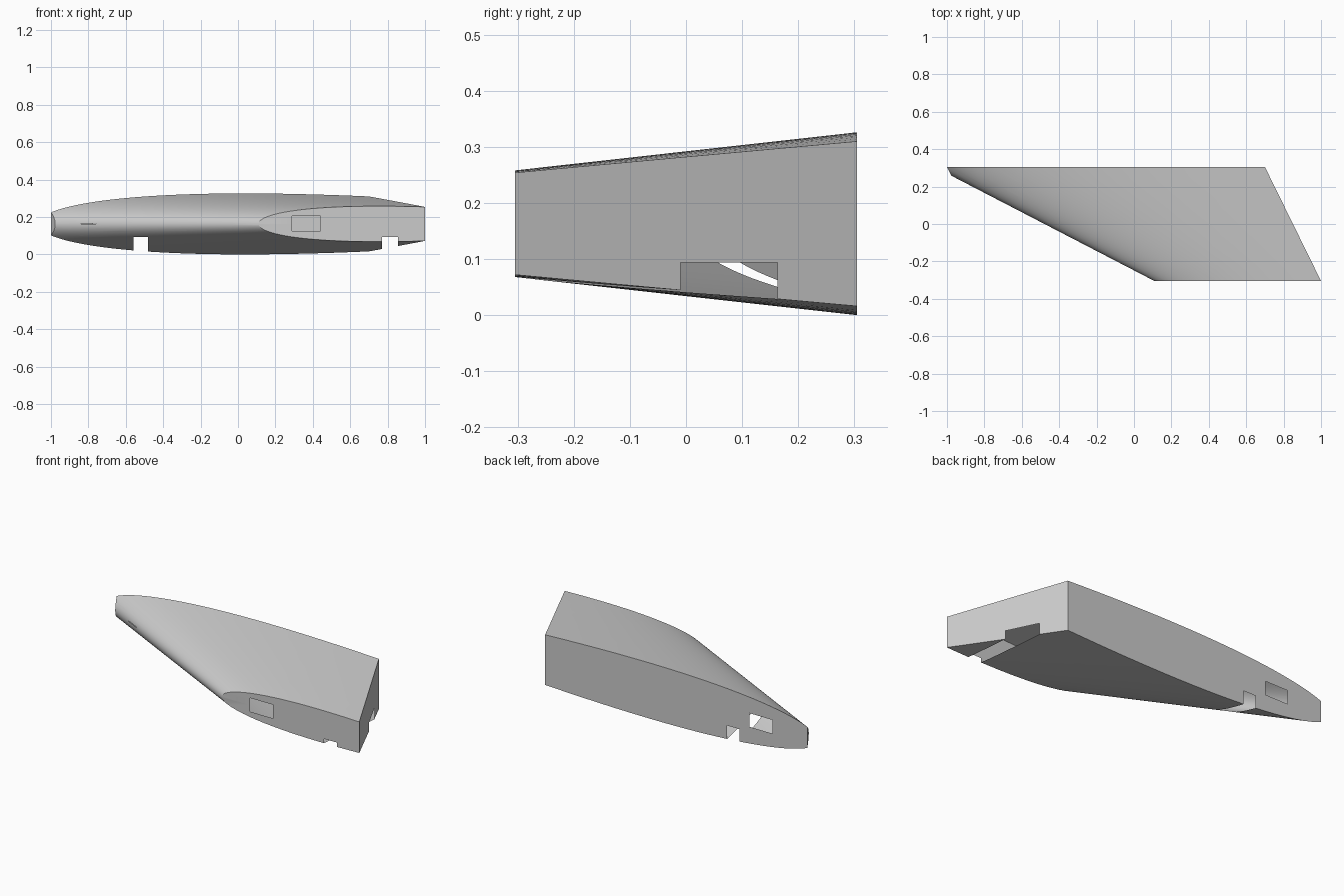
import bpy
import bmesh
from mathutils import Vector

cube = bpy.data.objects.get("Cube")
if cube:
    bpy.data.objects.remove(cube, do_unlink=True)

HALF_SPAN = 0.305
MID_Z = 0.163
STEPS = 36      # points from nose to rear on each side
STATIONS = 8    # rings across the span


def lerp(a, b, f):
    return a + (b - a) * f


def half_thickness(u, thickness):
    # Classic four-digit symmetric aerofoil, u is the fraction of chord
    return 5 * thickness * (0.2969 * u ** 0.5 - 0.126 * u - 0.3516 * u ** 2
                            + 0.2843 * u ** 3 - 0.1015 * u ** 4)


def ring(bm, f):
    # Aerofoil section at span fraction f, cut off square at the rear
    nose, rear = lerp(0.11, -1.067, f), lerp(1.0, 0.70, f)
    chord, thick = lerp(2.14, 3.67, f), lerp(0.19, 0.326, f)
    y = lerp(-HALF_SPAN, HALF_SPAN, f)
    verts = []
    for i in range(-STEPS, STEPS + 1):
        run = (i / STEPS) ** 2 * (rear - nose)
        z = half_thickness(run / chord, thick) * (1 if i > 0 else -1)
        verts.append(bm.verts.new((nose + run, y, MID_Z + z)))
    return verts


def bisect(bm, point, normal, clear=False):
    geom = bm.verts[:] + bm.edges[:] + bm.faces[:]
    return bmesh.ops.bisect_plane(bm, geom=geom, plane_co=point, plane_no=normal,
                                  clear_outer=clear, dist=1e-6)


def cut_opening(bm, x0, x1, z0, z1, test):
    # Score the shell along a rectangle, then remove the faces inside it
    for x in (x0, x1):
        bisect(bm, (x, 0, 0), (1, 0, 0))
    for z in (z0, z1):
        bisect(bm, (0, 0, z), (0, 0, 1))
    inside = []
    for face in bm.faces:
        c = face.calc_center_median()
        if x0 < c.x < x1 and z0 < c.z < z1 and test(c.y):
            inside.append(face)
    bmesh.ops.delete(bm, geom=inside, context='FACES')


# Hollow skin, end ribs and rear web
bm = bmesh.new()
rings = [ring(bm, k / STATIONS) for k in range(STATIONS + 1)]
for a, b in zip(rings, rings[1:]):
    for i in range(len(a)):
        j = (i + 1) % len(a)
        bm.faces.new((a[i], a[j], b[j], b[i]))
bm.faces.new(rings[0])
bm.faces.new(rings[-1])
bmesh.ops.recalc_face_normals(bm, faces=bm.faces)

# Clipped tip of the nose, parallel to the rear web
trim = bisect(bm, (-1.0, HALF_SPAN, 0), Vector((-0.61, -0.30, 0)).normalized(), True)
edges = [e for e in trim["geom_cut"] if isinstance(e, bmesh.types.BMEdge)]
bmesh.ops.holes_fill(bm, edges=edges, sides=0)
bmesh.ops.recalc_face_normals(bm, faces=bm.faces)

# Two slots underneath, a window in each rib and a thin slit in the nose
cut_opening(bm, 0.77, 0.855, -0.1, 0.094, lambda y: True)
cut_opening(bm, -0.56, -0.48, -0.1, 0.094, lambda y: True)
cut_opening(bm, 0.29, 0.44, 0.125, 0.205, lambda y: y < -HALF_SPAN + 0.001)
cut_opening(bm, -0.775, -0.625, 0.125, 0.205, lambda y: y > HALF_SPAN - 0.001)
cut_opening(bm, -0.84, -0.76, 0.163, 0.166, lambda y: y < HALF_SPAN - 0.001)

mesh = bpy.data.meshes.new("wing_section")
bm.to_mesh(mesh)
bm.free()
wing = bpy.data.objects.new("wing_section", mesh)
bpy.context.collection.objects.link(wing)

# Plain grey
grey = bpy.data.materials.new("plain_grey")
grey.use_nodes = True
colour = (0.6, 0.6, 0.6, 1)
grey.diffuse_color = colour
grey.node_tree.nodes["Principled BSDF"].inputs["Base Color"].default_value = colour
mesh.materials.append(grey)

bpy.ops.object.select_all(action='DESELECT')
wing.select_set(True)
bpy.context.view_layer.objects.active = wing
bpy.ops.object.shade_smooth_by_angle(angle=0.5)
